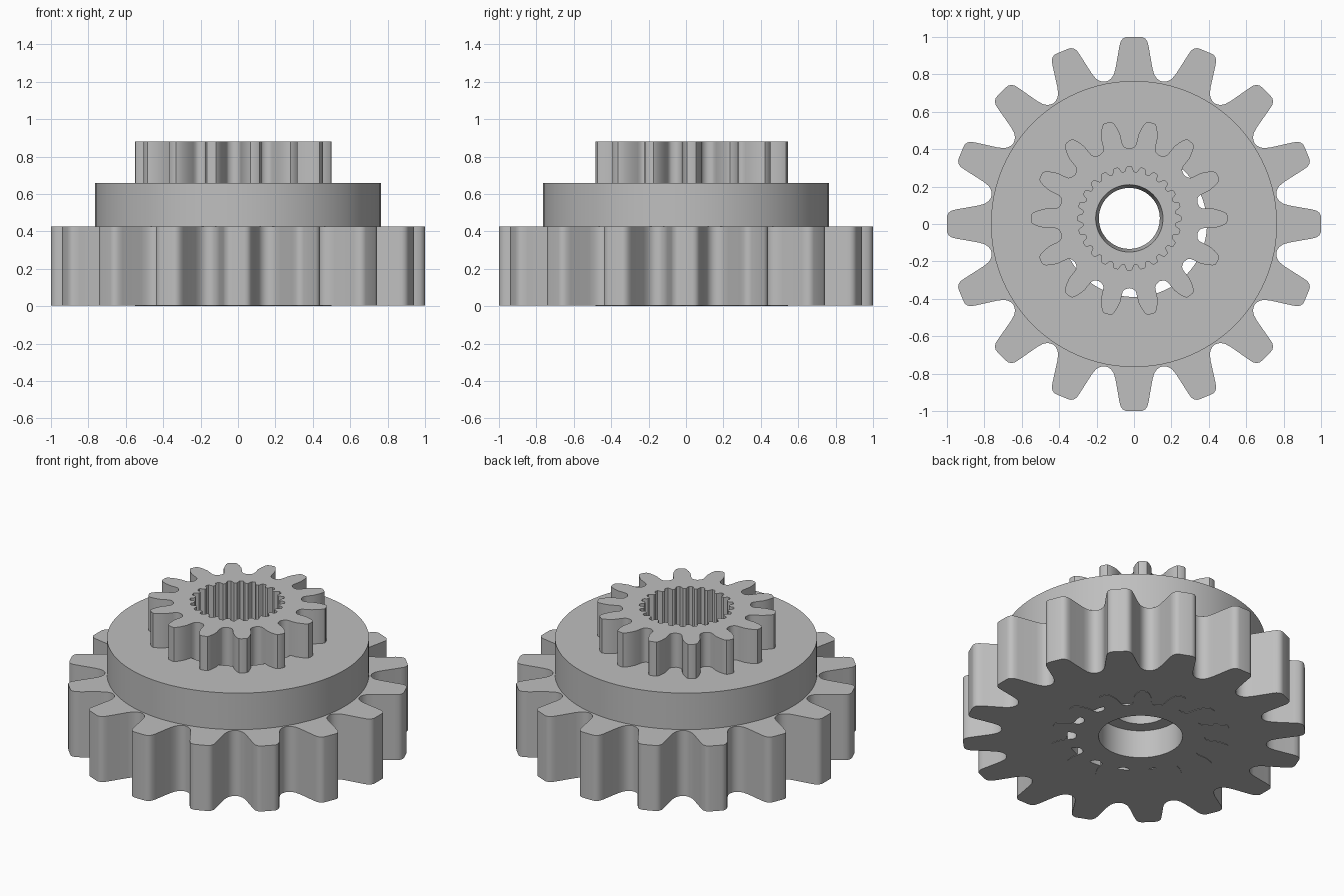
import bpy, bmesh, math

if "Cube" in bpy.data.objects:
    bpy.data.objects.remove(bpy.data.objects["Cube"])

metal = bpy.data.materials.new("steel_grey")
metal.diffuse_color = (0.52, 0.52, 0.52, 1)
metal.use_nodes = True
metal.node_tree.nodes["Principled BSDF"].inputs["Base Color"].default_value = metal.diffuse_color
PINION_CENTRE = (-0.025, 0.03)


def loft(name, rings):
    """Closed solid through rings of (outline, z)."""
    bm = bmesh.new()
    loops = [[bm.verts.new((x, y, z)) for x, y in pts] for pts, z in rings]
    n = len(loops[0])
    for a, b in zip(loops, loops[1:]):
        for i in range(n):
            j = (i + 1) % n
            bm.faces.new((a[i], a[j], b[j], b[i]))
    bm.faces.new(loops[0][::-1])
    bm.faces.new(loops[-1])
    me = bpy.data.meshes.new(name)
    bm.to_mesh(me)
    bm.free()
    me.materials.append(metal)
    ob = bpy.data.objects.new(name, me)
    bpy.context.collection.objects.link(ob)
    return ob


def circle(r, n=96, c=(0, 0)):
    return [(c[0] + r * math.cos(2 * math.pi * i / n),
             c[1] + r * math.sin(2 * math.pi * i / n)) for i in range(n)]


def toothed(half, root, teeth, c=(0, 0)):
    """Outline from half a tooth, given as (distance out, half width) from root to tip."""
    tooth = [(d, -w) for d, w in half] + [(d, w) for d, w in reversed(half)]
    pts = []
    for k in range(teeth):
        a = 2 * math.pi * k / teeth
        for d, w in tooth:
            pts.append((c[0] + d * math.cos(a) - w * math.sin(a),
                        c[1] + d * math.sin(a) + w * math.cos(a)))
        m = a + math.pi / teeth
        pts.append((c[0] + root * math.cos(m), c[1] + root * math.sin(m)))
    return pts


def activate(ob):
    bpy.ops.object.select_all(action='DESELECT')
    ob.select_set(True)
    bpy.context.view_layer.objects.active = ob


def cut(ob, cutter):
    activate(ob)
    mod = ob.modifiers.new("cut", 'BOOLEAN')
    mod.operation = 'DIFFERENCE'
    mod.solver = 'EXACT'
    mod.object = cutter
    bpy.ops.object.modifier_apply(modifier=mod.name)
    bpy.data.objects.remove(cutter)


def smooth(ob):
    activate(ob)
    bpy.ops.object.shade_smooth_by_angle(angle=math.radians(30))


def bore():
    return loft("bore_cutter", [(circle(0.39), -0.1), (circle(0.39), 1.0)])


# Large outer gear with a round bore
big_half = [(0.768, 0.135), (0.778, 0.122), (0.797, 0.109), (0.83, 0.099),
            (0.95, 0.078), (0.975, 0.072), (0.99, 0.061), (0.998, 0.048), (1.0, 0.035)]
big_outline = toothed(big_half, 0.776, 16)
large_gear = loft("large_gear", [(big_outline, 0.003), (big_outline, 0.425)])
cut(large_gear, bore())
smooth(large_gear)

# Round collar on the large gear
collar = loft("collar", [(circle(0.765), 0.425), (circle(0.765), 0.66)])
cut(collar, bore())
smooth(collar)

# Slightly off-centre pinion running through the bore
small_half = [(0.369, 0.072), (0.377, 0.060), (0.39, 0.053), (0.41, 0.052),
              (0.45, 0.052), (0.485, 0.043), (0.51, 0.033), (0.522, 0.024), (0.525, 0.012)]
small_outline = toothed(small_half, 0.373, 14, PINION_CENTRE)
pinion = loft("pinion", [(small_outline, 0.0), (small_outline, 0.88)])

# Splined socket in the top, tapered hole, round counterbore below
spline_half = [(0.248, 0.024), (0.257, 0.019), (0.268, 0.016), (0.277, 0.010)]
spline_outline = toothed(spline_half, 0.247, 24, PINION_CENTRE)
cut(pinion, loft("spline_cutter", [(spline_outline, 0.30), (spline_outline, 1.0)]))
cut(pinion, loft("counterbore_cutter", [(circle(0.245, 64, PINION_CENTRE), -0.1),
                                        (circle(0.245, 64, PINION_CENTRE), 0.18)]))
cut(pinion, loft("hole_cutter", [(circle(0.163, 64, PINION_CENTRE), 0.15),
                                 (circle(0.163, 64, PINION_CENTRE), 0.22),
                                 (circle(0.180, 64, PINION_CENTRE), 0.30),
                                 (circle(0.180, 64, PINION_CENTRE), 0.40)]))
smooth(pinion)
